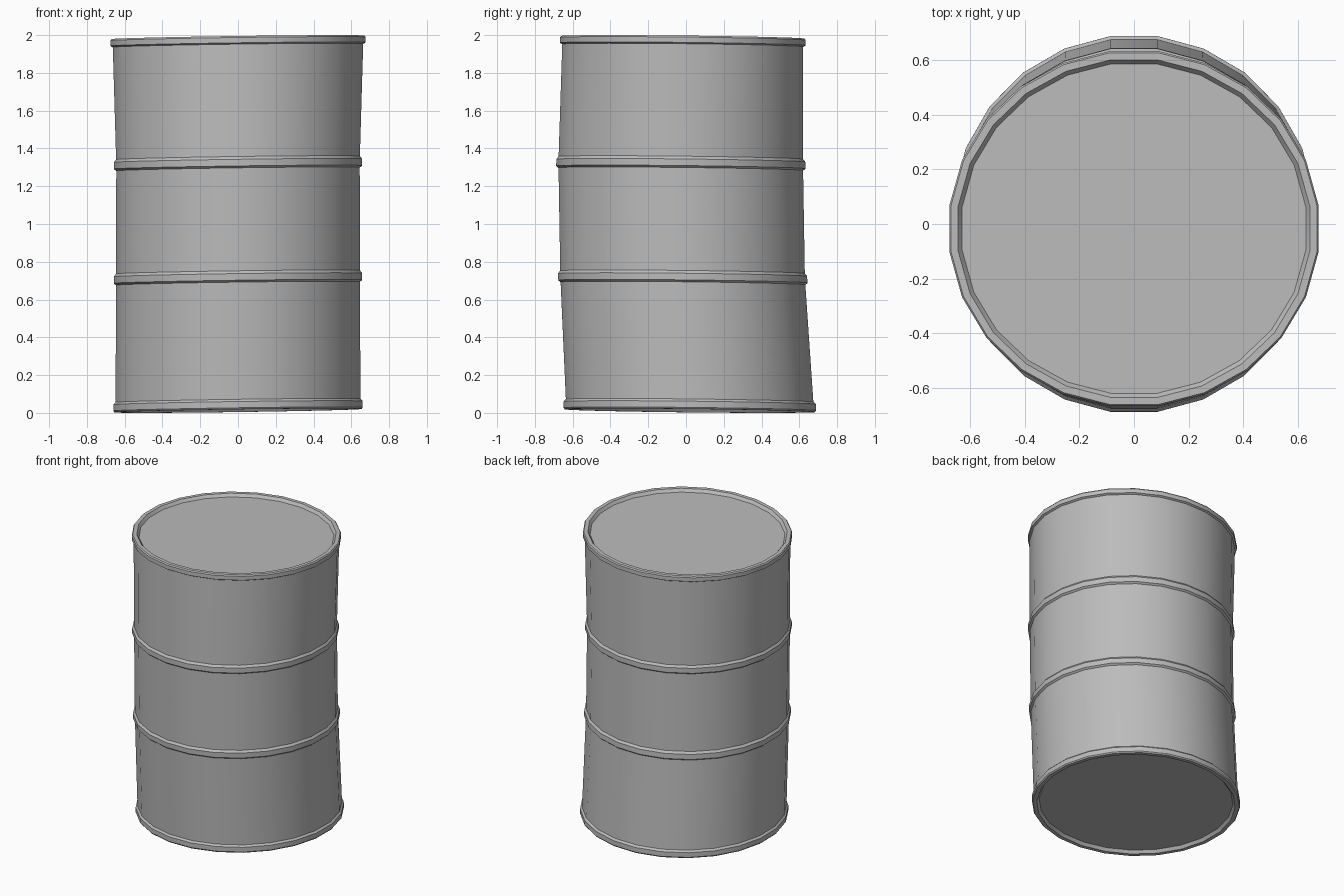
import bpy, bmesh, math

cube = bpy.data.objects.get("Cube")
if cube:
    bpy.data.objects.remove(cube, do_unlink=True)

SIDES = 24
# Slightly dented drum: height, centre y, half width, half depth of the wall
STATIONS = [(0.05, 0.020, 0.654, 0.661), (0.72, -0.018, 0.651, 0.653),
            (1.32, -0.028, 0.650, 0.653), (1.96, -0.017, 0.669, 0.643)]

steel = bpy.data.materials.new("grey_steel")
steel.use_nodes = True
GREY = (0.5, 0.5, 0.5, 1)
steel.diffuse_color = GREY
steel.node_tree.nodes["Principled BSDF"].inputs["Base Color"].default_value = GREY


def station(z):
    """Wall centre and radii at a height."""
    z = min(max(z, STATIONS[0][0]), STATIONS[-1][0])
    for a, b in zip(STATIONS, STATIONS[1:]):
        if z <= b[0]:
            t = (z - a[0]) / (b[0] - a[0])
            return [p + (q - p) * t for p, q in zip(a[1:], b[1:])]


def ring(bm, offset, z):
    """Loop of vertices at an offset from the wall, on a tilted plane."""
    cy, rx, ry = station(z)
    verts = []
    for i in range(SIDES):
        a = math.tau * (i + 0.5) / SIDES
        x = (rx + offset) * math.cos(a)
        y = cy + (ry + offset) * math.sin(a)
        verts.append(bm.verts.new((x, y, z + 0.014 * x - 0.011 * y)))
    return verts


def build(name, profiles, cap=0):
    """Sweep profiles round the drum; cap 1 faces up, cap -1 faces down."""
    bm = bmesh.new()
    for profile in profiles:
        rings = [ring(bm, o, z) for o, z in profile]
        for low, high in zip(rings, rings[1:]):
            for i in range(SIDES):
                j = (i + 1) % SIDES
                bm.faces.new((low[i], low[j], high[j], high[i]))
        if cap:
            bm.faces.new(rings[0][::cap])
    mesh = bpy.data.meshes.new(name)
    bm.to_mesh(mesh)
    bm.free()
    mesh.materials.append(steel)
    obj = bpy.data.objects.new(name, mesh)
    bpy.context.collection.objects.link(obj)
    bpy.ops.object.select_all(action='DESELECT')
    obj.select_set(True)
    bpy.context.view_layer.objects.active = obj
    bpy.ops.object.shade_smooth_by_angle(angle=math.radians(30))


# Wall panels between the hoops
build("drum_wall", [[(0, 0.065), (0, 0.685)], [(0, 0.745), (0, 1.29)],
                    [(0, 1.35), (0, 1.945)]])

# Raised hoops
for name, z in (("lower_hoop", 0.685), ("upper_hoop", 1.29)):
    build(name, [[(0, z), (0.012, z + 0.01), (0.012, z + 0.045), (0, z + 0.06)]])

# Rolled rims
build("top_rim", [[(0, 1.945), (0.012, 1.952), (0.012, 1.98), (0.006, 1.988),
                   (-0.02, 1.988), (-0.035, 1.968)]])
build("bottom_rim", [[(-0.035, 0.032), (-0.02, 0.012), (0.006, 0.012),
                      (0.012, 0.02), (0.012, 0.053), (0, 0.065)]])

# Recessed ends
build("top_lid", [[(-0.035, 1.968)]], cap=1)
build("bottom_lid", [[(-0.035, 0.032)]], cap=-1)
